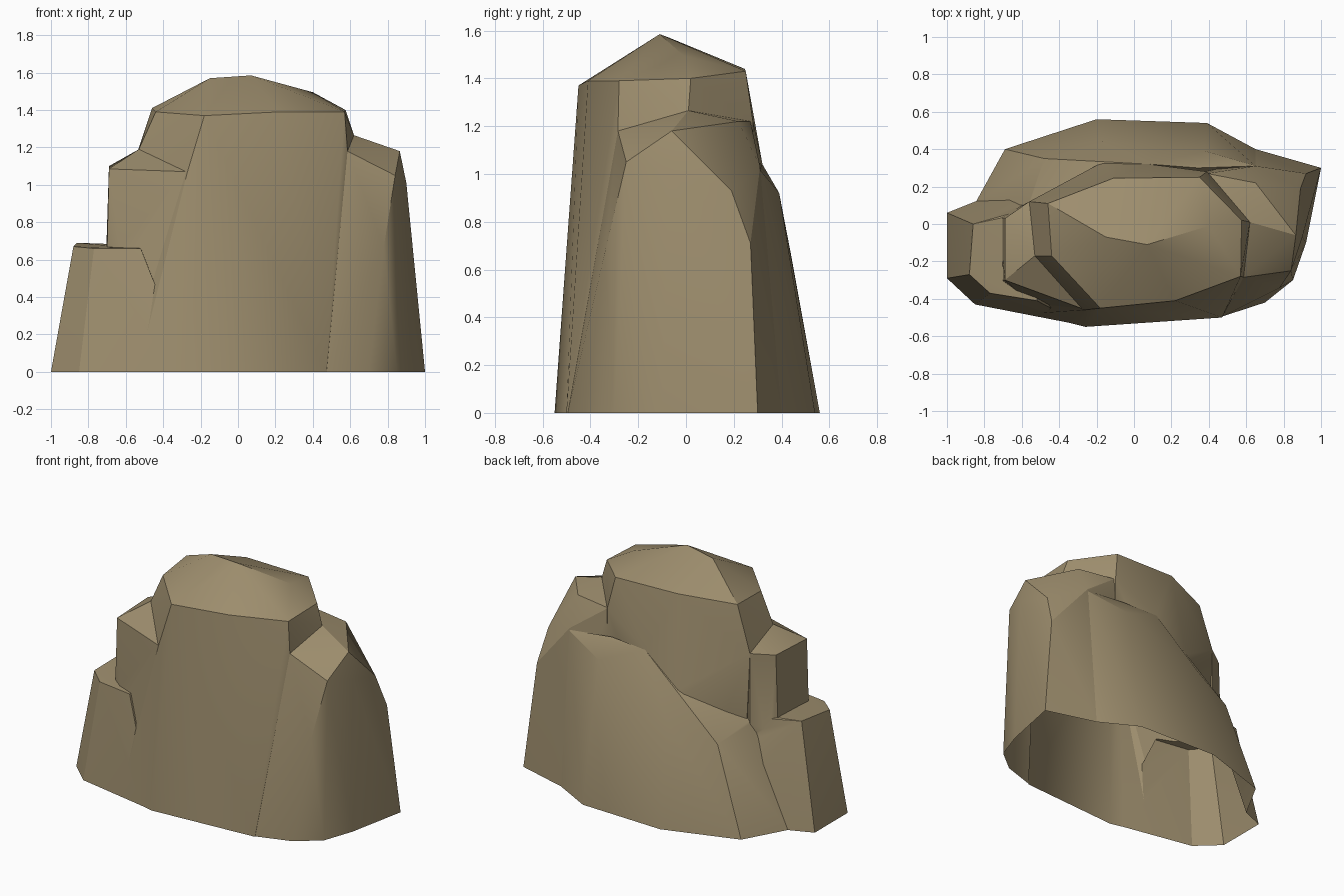
import bpy, bmesh, math

if "Cube" in bpy.data.objects:
    bpy.data.objects.remove(bpy.data.objects["Cube"])

stone = bpy.data.materials.new("tan stone")
stone.diffuse_color = (0.34, 0.27, 0.155, 1)
stone.use_nodes = True
stone.node_tree.nodes["Principled BSDF"].inputs["Base Color"].default_value = stone.diffuse_color


def chunk(name, base, upper):
    """Convex boulder: ground outline (x, y) plus upper corners (x, y, z)."""
    bm = bmesh.new()
    for x, y in base:
        bm.verts.new((x, y, 0))
        bm.verts.new((x, y, -0.1))      # buried skirt, trimmed later
    for p in upper:
        bm.verts.new(p)
    res = bmesh.ops.convex_hull(bm, input=bm.verts)
    loose = [g for g in res["geom_interior"] if isinstance(g, bmesh.types.BMVert)]
    bmesh.ops.delete(bm, geom=loose, context='VERTS')
    bmesh.ops.recalc_face_normals(bm, faces=bm.faces)
    me = bpy.data.meshes.new(name)
    bm.to_mesh(me)
    bm.free()
    ob = bpy.data.objects.new(name, me)
    bpy.context.collection.objects.link(ob)
    me.materials.append(stone)
    return ob


# Tall central block with the domed cap
core = chunk("rock",
    [(-.54, -.48), (-.26, -.55), (.47, -.50), (.58, -.29), (.60, .01),
     (.39, .27), (.08, .31), (-.17, .32), (-.50, .12)],
    [(-.27, -.46, 1.07), (-.53, -.17, 1.19), (-.56, .12, 1.11),
     (-.17, .33, .79), (.08, .32, 1.04), (.39, .28, 1.22),
     (.62, .01, 1.27), (.585, -.29, 1.18),
     (-.18, -.45, 1.37), (.22, -.41, 1.39), (.57, -.28, 1.39),
     (.575, .02, 1.40), (.35, .25, 1.43), (-.11, .245, 1.44),
     (-.46, .11, 1.41), (-.44, -.17, 1.39),
     (-.15, -.07, 1.57), (.07, -.11, 1.585), (.40, -.01, 1.495)])

# Left middle step
left_step = chunk("left_step",
    [(-.725, .03), (-.715, -.31), (-.54, -.44), (-.26, -.53), (-.2, 0), (-.56, .12)],
    [(-.69, .03, 1.10), (-.69, -.30, 1.085), (-.27, -.455, 1.07),
     (-.53, -.17, 1.19), (-.56, .12, 1.11)])

# Low left ledge
left_ledge = chunk("left_ledge",
    [(-1, .06), (-.85, .11), (-.4, .3), (-.26, -.545), (-.54, -.48),
     (-.85, -.43), (-1, -.29)],
    [(-.86, 0, .69), (-.72, .03, .685), (-.50, .10, .66),
     (-.52, -.41, .66), (-.77, -.37, .66), (-.88, -.27, .67)])

# Right shoulder
right_shoulder = chunk("right_shoulder",
    [(.3, -.4), (.47, -.495), (.70, -.42), (.85, -.30), (.92, -.10),
     (1, .30), (.65, .40), (.3, .3)],
    [(.84, -.25, 1.05), (.585, -.285, 1.18), (.62, .01, 1.265),
     (.865, -.06, 1.18), (.65, .22, 1.22), (.39, .27, 1.22),
     (.90, -.07, 1.01), (.89, .19, .93), (.65, .31, 1.03),
     (.78, -.34, .67), (.92, .27, .71)])

# Sloping shelf along the back
back_shelf = chunk("back_shelf",
    [(-.85, .11), (-.69, .40), (-.20, .56), (.39, .54), (.65, .40),
     (.5, 0), (-.5, 0)],
    [(-.56, .10, .66), (-.48, .35, .566), (-.17, .44, .66), (-.17, .33, .79),
     (.08, .32, 1.04), (.34, .30, 1.05), (.38, .39, .92), (.65, .31, 1.02)])

# Fuse the chunks into one rock
bpy.context.view_layer.objects.active = core
for part in (left_step, left_ledge, right_shoulder, back_shelf):
    mod = core.modifiers.new("fuse", 'BOOLEAN')
    mod.operation = 'UNION'
    mod.solver = 'EXACT'
    mod.object = part
    bpy.ops.object.modifier_apply(modifier=mod.name)
    bpy.data.objects.remove(part)

# Trim at ground level, leaving the underside open
bm = bmesh.new()
bm.from_mesh(core.data)
bmesh.ops.bisect_plane(bm, geom=bm.verts[:] + bm.edges[:] + bm.faces[:],
                       plane_co=(0, 0, 0), plane_no=(0, 0, 1), clear_inner=True)
bmesh.ops.remove_doubles(bm, verts=bm.verts, dist=0.006)
bmesh.ops.dissolve_limit(bm, angle_limit=math.radians(1), verts=bm.verts, edges=bm.edges)
bm.to_mesh(core.data)
bm.free()

core.select_set(True)
bpy.ops.object.shade_smooth_by_angle(angle=math.radians(25))
